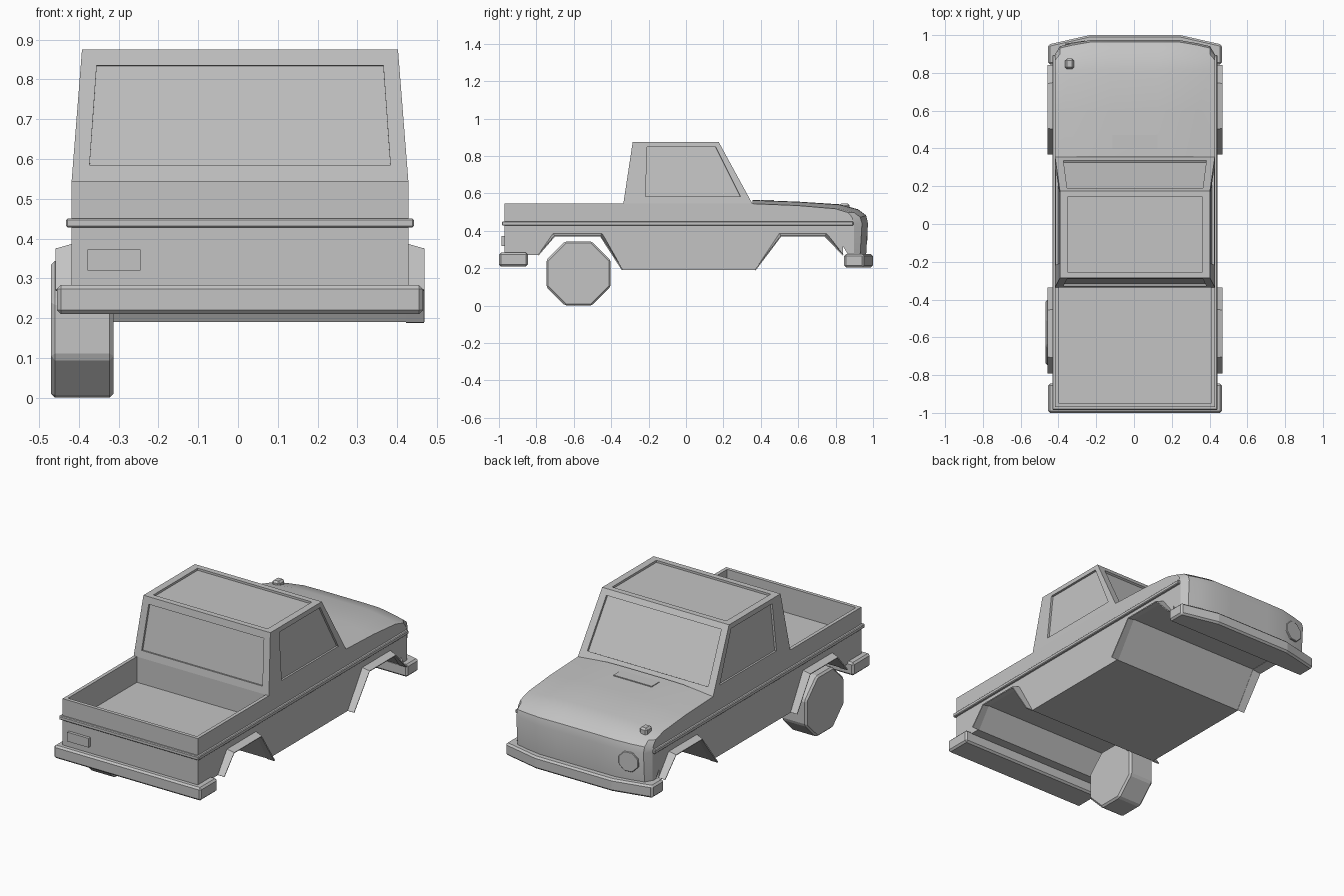
import bpy, bmesh, math
from mathutils import Vector, Matrix

if "Cube" in bpy.data.objects:
    bpy.data.objects.remove(bpy.data.objects["Cube"])

CX = 0.005   # centre line of the bodywork
W = 0.423    # half width of the bodywork

grey = bpy.data.materials.new("plain_grey")
grey.use_nodes = True
grey.diffuse_color = (0.55, 0.55, 0.55, 1)
grey.node_tree.nodes["Principled BSDF"].inputs["Base Color"].default_value = (0.55, 0.55, 0.55, 1)


def finish(name, bm, bevel=0.0):
    bmesh.ops.remove_doubles(bm, verts=bm.verts, dist=0.0005)
    bmesh.ops.recalc_face_normals(bm, faces=bm.faces)
    mesh = bpy.data.meshes.new(name)
    bm.to_mesh(mesh)
    bm.free()
    mesh.materials.append(grey)
    ob = bpy.data.objects.new(name, mesh)
    bpy.context.collection.objects.link(ob)
    if bevel:
        mod = ob.modifiers.new("Bevel", "BEVEL")
        mod.width = bevel
        mod.segments = 1
    return ob


def box(name, x, y, z, bevel=0.0):
    bm = bmesh.new()
    size = [b - a for a, b in (x, y, z)]
    mid = [(a + b) / 2 for a, b in (x, y, z)]
    bmesh.ops.create_cube(bm, size=1, matrix=Matrix.Translation(mid) @ Matrix.Diagonal((*size, 1)))
    return finish(name, bm, bevel)


def prism(name, points, offset, bevel=0.0):
    """Extrude a closed outline of 3D points along an offset."""
    bm = bmesh.new()
    face = bm.faces.new([bm.verts.new(p) for p in points])
    new = bmesh.ops.extrude_face_region(bm, geom=[face], use_keep_orig=True)["geom"]
    bmesh.ops.translate(bm, vec=offset, verts=[v for v in new if isinstance(v, bmesh.types.BMVert)])
    return finish(name, bm, bevel)


def octagon(name, centre, axis_rot, radius, depth, bevel):
    bm = bmesh.new()
    m = Matrix.Translation(centre) @ axis_rot @ Matrix.Rotation(math.pi / 8, 4, "Z")
    bmesh.ops.create_cone(bm, cap_ends=True, segments=8, radius1=radius, radius2=radius,
                          depth=depth, matrix=m)
    return finish(name, bm, bevel)


# Main body: side profile with both wheel arches, extruded across
rear_arch = [(-0.79, 0.27), (-0.71, 0.385), (-0.45, 0.385), (-0.34, 0.19)]
front_arch = [(0.37, 0.19), (0.5, 0.385), (0.75, 0.385), (0.84, 0.27)]
upper = [(0.84, 0.46), (0.78, 0.5), (0.355, 0.545), (-0.335, 0.545), (-0.335, 0.4), (-0.97, 0.4)]
profile = [(-0.97, 0.27)] + rear_arch + front_arch + upper
prism("main_body", [(CX - W, y, z) for y, z in profile], (2 * W, 0, 0))

# Cargo bed walls
for side, s in (("right", -1), ("left", 1)):
    box(f"bed_wall_{side}", sorted((CX + s * 0.403, CX + s * W)), (-0.97, -0.33), (0.395, 0.545))
box("tailgate", (CX - W, CX + W), (-0.97, -0.95), (0.395, 0.545))

# Bonnet and nose: lofted rows (y, centre z, edge z, sweep, skirt z)
rows = [(0.355, 0.565, 0.545, 0, 0.4), (0.6, 0.556, 0.535, 0, 0.4), (0.82, 0.542, 0.518, 0.3, 0.39),
        (0.92, 0.515, 0.497, 0.7, 0.27), (0.963, 0.483, 0.472, 1, 0.27),
        (0.973, 0.44, 0.44, 1, 0.27), (0.963, 0.27, 0.27, 1, 0.27)]
half = [(0, 1, 0), (0.3, 1, 0), (0.56, 0.9, 0), (0.78, 0.45, -0.016), (0.94, 0.1, -0.032), (1, 0, -0.075)]
columns = [(-u, f, d) for u, f, d in reversed(half[1:])] + half
bm = bmesh.new()
grid = []
for y, zc, ze, sweep, skirt in rows:
    line = [(CX + u * W, y + d * sweep, ze + (zc - ze) * f) for u, f, d in columns]
    line = [(*line[0][:2], skirt)] + line + [(*line[-1][:2], skirt)]
    grid.append([bm.verts.new(p) for p in line])
for a, b in zip(grid, grid[1:]):
    for i in range(len(a) - 1):
        bm.faces.new((a[i], a[i + 1], b[i + 1], b[i]))
nose = finish("bonnet_and_nose", bm)
bpy.context.view_layer.objects.active = nose
nose.select_set(True)
bpy.ops.object.shade_smooth_by_angle(angle=math.radians(30))
nose.select_set(False)

# Bonnet vent and marker lamp
box("bonnet_vent", (CX - 0.12, CX + 0.12), (0.4, 0.47), (0.55, 0.566))
box("marker_lamp", (-0.365, -0.318), (0.82, 0.875), (0.5, 0.545), 0.01)

# Cab: tapered shell with recessed panes
low = [Vector((CX + x * 0.423, y, 0.545)) for x, y in ((-1, -0.335), (1, -0.335), (1, 0.355), (-1, 0.355))]
top = [Vector((CX + x * 0.397, y, 0.875)) for x, y in ((-1, -0.285), (1, -0.285), (1, 0.175), (-1, 0.175))]
panes = [((low[0], low[1], top[1], top[0]), (0.05, 0.95, 0.12, 0.88)),
         ((low[1], low[2], top[2], top[1]), (0.17, 0.935, 0.12, 0.92)),
         ((low[2], low[3], top[3], top[2]), (0.05, 0.95, 0.11, 0.91)),
         ((low[3], low[0], top[0], top[3]), (0.065, 0.83, 0.12, 0.92)),
         (tuple(top), (0.05, 0.95, 0.07, 0.93))]
bm = bmesh.new()
for (a, b, c, d), (u0, u1, v0, v1) in panes:
    normal = (b - a).cross(d - a).normalized()
    inner = [a.lerp(b, u).lerp(d.lerp(c, u), v) for u, v in ((u0, v0), (u1, v0), (u1, v1), (u0, v1))]
    rings = [[bm.verts.new(p) for p in ring]
             for ring in ((a, b, c, d), inner, [p - normal * 0.012 for p in inner])]
    for outer, inside in zip(rings, rings[1:]):
        for i in range(4):
            j = (i + 1) % 4
            bm.faces.new((outer[i], outer[j], inside[j], inside[i]))
    bm.faces.new(rings[2])
finish("cab", bm)

# Wheel arch flares and side trim
for side, s in (("right", -1), ("left", 1)):
    for end, arch in (("rear", rear_arch), ("front", front_arch)):
        bm = bmesh.new()
        mid = (arch[1][0] + arch[2][0]) / 2
        strip = []
        for i, (y, z) in enumerate(arch):
            crown = i in (1, 2)
            yo = y + (math.copysign(0.008, mid - y) if crown else 0)
            strip.append((bm.verts.new((CX + s * (W - 0.005), y, z)),
                          bm.verts.new((CX + s * 0.463, yo, z - (0.013 if crown else 0)))))
        for p, q in zip(strip, strip[1:]):
            bm.faces.new((p[0], q[0], q[1], p[1]))
        flare = finish(f"{end}_arch_flare_{side}", bm)
        mod = flare.modifiers.new("Solidify", "SOLIDIFY")
        mod.thickness = 0.006
        mod.offset = 0
    box(f"side_trim_{side}", sorted((CX + s * 0.415, CX + s * 0.437)), (-0.984, 0.895), (0.428, 0.45), 0.004)
box("rear_trim", (CX - 0.437, CX + 0.437), (-0.984, -0.96), (0.428, 0.45), 0.004)

# Bumpers
box("tail_bumper", (CX - 0.46, CX + 0.46), (-1, -0.845), (0.21, 0.283), 0.01)
plan = [(-0.46, 0.845), (0.46, 0.845), (0.46, 0.95), (0.24, 1), (-0.24, 1), (-0.46, 0.95)]
prism("nose_bumper", [(CX + x, y, 0.205) for x, y in plan], (0, 0, 0.07), 0.01)

# Lamps and the single wheel
box("tail_lamp", (-0.378, -0.245), (-0.986, -0.96), (0.32, 0.372))
facing = Matrix.Rotation(0.15, 4, "Z") @ Matrix.Rotation(math.pi / 2, 4, "X")
octagon("headlamp", (-0.31, 0.948, 0.38), facing, 0.06, 0.03, 0.003)
octagon("wheel", (-0.391, -0.575, 0.172), Matrix.Rotation(math.pi / 2, 4, "Y"),
        0.172 / math.cos(math.pi / 8), 0.157, 0.01)
